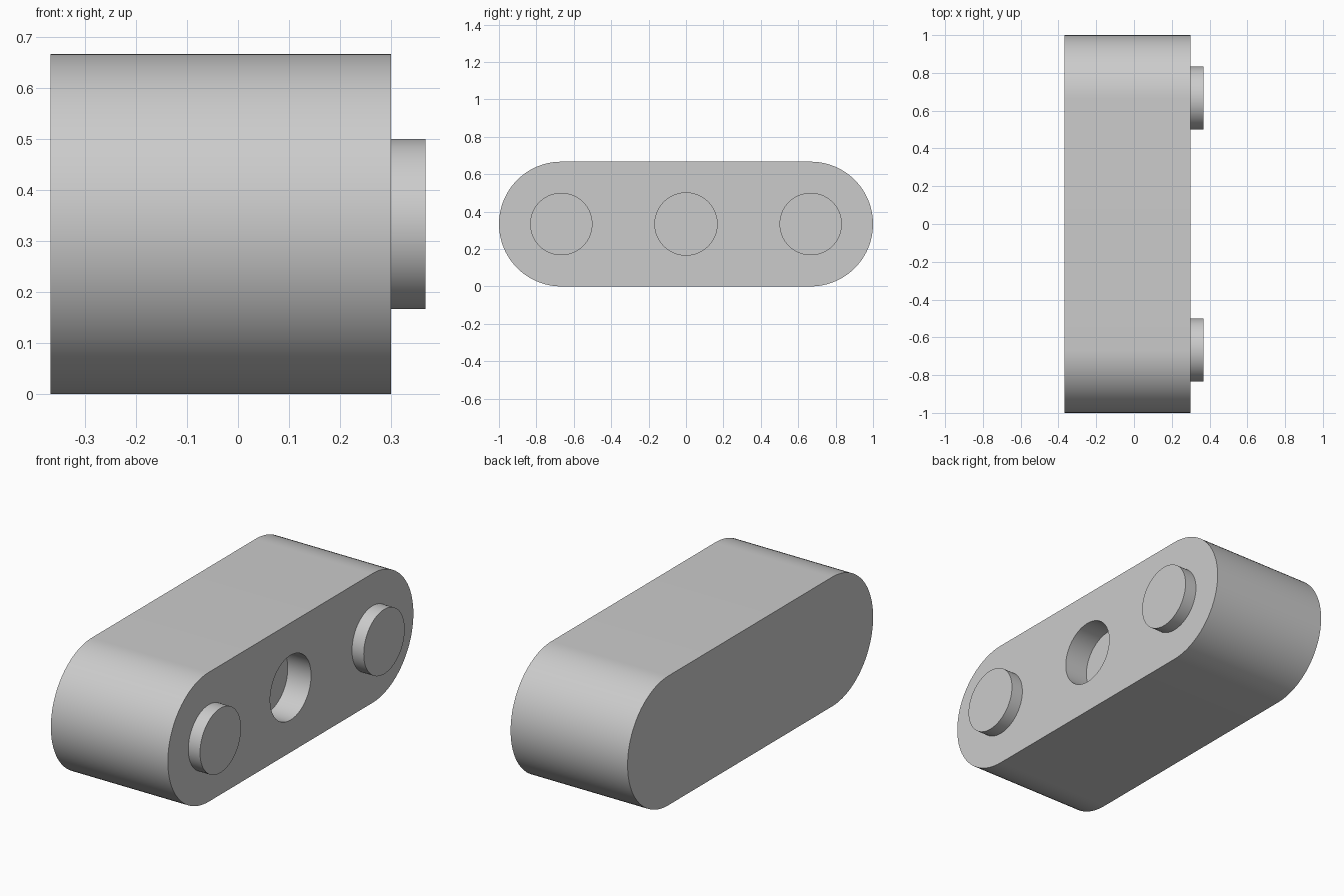
import bpy, bmesh, math

if "Cube" in bpy.data.objects:
    bpy.data.objects.remove(bpy.data.objects["Cube"])

R = 1 / 3            # end radius of the block, also its centre height
PEG_R = 1 / 6
BACK, FACE, TIP = -0.367, 0.3, 0.367
HOLE_DEPTH = 0.133


def extrude_x(name, profile, x0, x1):
    """Solid prism from a (y, z) profile between x0 and x1."""
    bm = bmesh.new()
    base = bm.faces.new([bm.verts.new((x0, y, z)) for y, z in profile])
    top = bmesh.ops.extrude_face_region(bm, geom=[base], use_keep_orig=True)["geom"]
    moved = [v for v in top if isinstance(v, bmesh.types.BMVert)]
    bmesh.ops.translate(bm, verts=moved, vec=(x1 - x0, 0, 0))
    bmesh.ops.recalc_face_normals(bm, faces=bm.faces)
    mesh = bpy.data.meshes.new(name)
    bm.to_mesh(mesh)
    bm.free()
    obj = bpy.data.objects.new(name, mesh)
    bpy.context.collection.objects.link(obj)
    return obj


def arc(cy, r, start, sweep, n):
    return [(cy + r * math.cos(start + sweep * i / n),
             R + r * math.sin(start + sweep * i / n)) for i in range(n + 1)]


def circle(cy, r, n=96):
    return arc(cy, r, 0, math.tau, n)[:-1]


def smooth(obj):
    bpy.ops.object.select_all(action='DESELECT')
    obj.select_set(True)
    bpy.context.view_layer.objects.active = obj
    bpy.ops.object.shade_smooth_by_angle(angle=math.radians(30))


# Rounded block
stadium = (arc(1 - R, R, -math.pi / 2, math.pi, 48)
           + arc(R - 1, R, math.pi / 2, math.pi, 48))
block = extrude_x("block", stadium, BACK, FACE)

# Blind hole in the middle of the face
cutter = extrude_x("hole_cutter", circle(0, PEG_R), FACE - HOLE_DEPTH, FACE + 0.1)
cutter.hide_render = True
cut = block.modifiers.new("hole", 'BOOLEAN')
cut.operation, cut.solver, cut.object = 'DIFFERENCE', 'EXACT', cutter
bpy.context.view_layer.objects.active = block
bpy.ops.object.modifier_apply(modifier=cut.name)
bpy.data.objects.remove(cutter)
smooth(block)

# Pegs on either side of the hole
for side, label in ((-1, "front_peg"), (1, "back_peg")):
    smooth(extrude_x(label, circle(side * (1 - R), PEG_R), FACE - 0.005, TIP))
